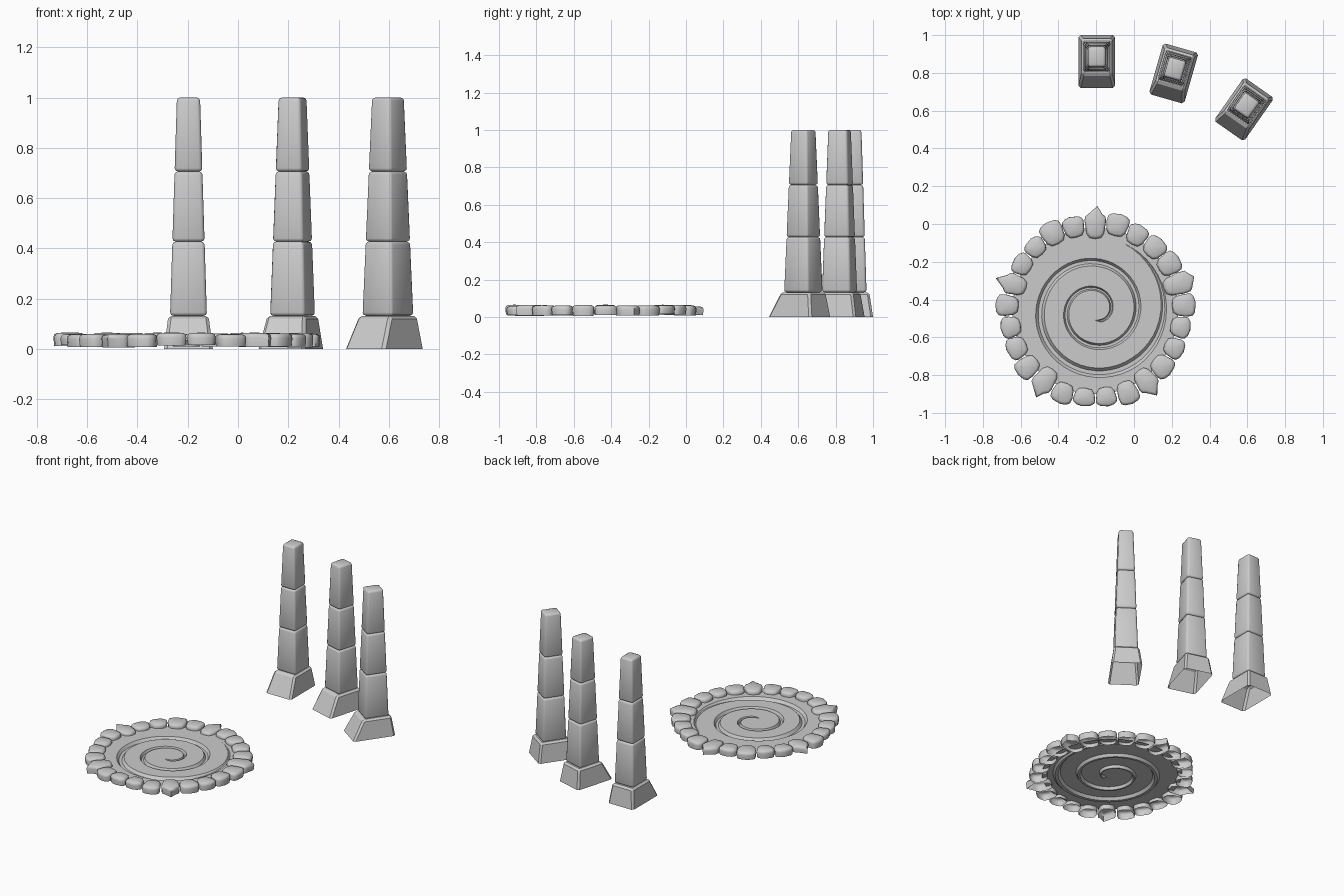
import bpy, bmesh, math, random
from mathutils import Matrix, Vector

random.seed(4)
if "Cube" in bpy.data.objects:
    bpy.data.objects.remove(bpy.data.objects["Cube"])

# One stone colour
stone = bpy.data.materials.new("grey_stone")
stone.use_nodes = True
GREY = (0.6, 0.6, 0.6, 1)
stone.diffuse_color = GREY
stone.node_tree.nodes["Principled BSDF"].inputs["Base Color"].default_value = GREY

CENTRE = Vector((-0.205, -0.46, 0))
TAU = 2 * math.pi


def finish(bm, name, matrix, angle):
    """Turn a bmesh into a placed, shaded object."""
    mesh = bpy.data.meshes.new(name)
    bm.to_mesh(mesh)
    bm.free()
    mesh.materials.append(stone)
    obj = bpy.data.objects.new(name, mesh)
    bpy.context.collection.objects.link(obj)
    obj.matrix_world = matrix
    bpy.ops.object.select_all(action='DESELECT')
    obj.select_set(True)
    bpy.context.view_layer.objects.active = obj
    bpy.ops.object.shade_smooth_by_angle(angle=math.radians(angle))
    return obj


def tapered_box(low, high, bevel, segments, open_bottom=False):
    """Box between two rectangles (half x, y min, y max, z)."""
    bm = bmesh.new()
    loops = []
    for hx, y0, y1, z in (low, high):
        loops.append([bm.verts.new(p) for p in
                      ((-hx, y0, z), (hx, y0, z), (hx, y1, z), (-hx, y1, z))])
    a, b = loops
    for i in range(4):
        j = (i + 1) % 4
        bm.faces.new((a[i], a[j], b[j], b[i]))
    bm.faces.new(b)
    if not open_bottom:
        bm.faces.new(a[::-1])
    edges = [e for e in bm.edges if not e.is_boundary]
    bmesh.ops.bevel(bm, geom=edges, offset=bevel, segments=segments,
                    profile=0.5, affect='EDGES')
    return bm


# Pillars: a sloped plinth and three stacked shaft blocks
def shaft(z):
    t = (z - 0.14) / 0.86
    hx, hy = 0.073 - 0.027 * t, 0.08 - 0.027 * t
    return (hx, 0.025 - hy, 0.025 + hy, z)


def pillar(side, x, y, turn):
    place = Matrix.Translation((x, y, 0)) @ Matrix.Rotation(math.radians(turn), 4, 'Z')
    plinth = tapered_box((0.097, -0.14, 0.14, 0), (0.08, -0.07, 0.12, 0.132),
                         0.012, 1, True)
    finish(plinth, side + "_pillar_plinth", place, 25)
    blocks = (("lower", 0.132, 0.427), ("middle", 0.427, 0.706), ("upper", 0.706, 1.0))
    for part, z0, z1 in blocks:
        bm = tapered_box(shaft(z0), shaft(z1), 0.013, 2)
        finish(bm, f"{side}_pillar_{part}_block", place, 60)


pillar("right", -0.197, 0.86, 0)
pillar("middle", 0.21, 0.797, -16)
pillar("left", 0.582, 0.607, -35)

# Floor disc: one sheet with a spiral groove that widens outwards
STEPS = 48
FIRST, COUNT = -STEPS // 4, int(STEPS * 2.45)
FLOOR, DEPTH, RIM = 0.036, 0.018, 0.44


def polar(r, a, z):
    return (r * math.cos(a), r * math.sin(a), z)


bm = bmesh.new()
rows = []
for n in range(COUNT + 1):
    a = TAU * (FIRST + n) / STEPS
    t = n / COUNT
    fade = min(1, n / 4, (COUNT - n) / 16)
    w = (0.007 + 0.022 * t) * fade
    r = 0.083 + 0.0222 * a
    d = FLOOR - DEPTH * fade
    rows.append([bm.verts.new(polar(r + o * w, a, z)) for o, z in
                 ((-1, FLOOR), (-0.4, d), (0.4, d), (1, FLOOR))])
hub = bm.verts.new((0, 0, FLOOR))
rim = [bm.verts.new(polar(RIM, TAU * (FIRST + n) / STEPS, FLOOR)) for n in range(STEPS)]
for n in range(COUNT):
    p, q = rows[n], rows[n + 1]
    for k in range(3):
        bm.faces.new((p[k], p[k + 1], q[k + 1], q[k]))
    if n < STEPS:
        bm.faces.new((hub, p[0], q[0]))
    if n + STEPS < COUNT:
        outer = rows[n + STEPS][0], rows[n + STEPS + 1][0]
    else:
        outer = rim[n % STEPS], rim[(n + 1) % STEPS]
    bm.faces.new((p[3], outer[0], outer[1], q[3]))
finish(bm, "spiral_floor", Matrix.Translation(CENTRE), 25)

# Ring of rounded edging stones, every fifth one pointed outwards
STONES = 25
for i in range(STONES):
    pointed = i % 5 == 0
    angle = math.pi / 2 - TAU * i / STONES
    half = math.pi / STONES * random.uniform(0.93, 1.02)
    inner = (0.38 if pointed else 0.4) + random.uniform(0, 0.012)
    outer = 0.515 + random.uniform(-0.012, 0.016)
    tip = 0.555 if pointed else outer + 0.006
    lean = random.uniform(-0.25, 0.25)
    outline = [(-0.65, inner + 0.006), (0, inner), (0.65, inner + 0.006),
               (0.93, inner + 0.03), (1, 0.48), (0.9, outer - 0.012),
               (0.6, outer), (lean, tip), (-0.6, outer),
               (-0.9, outer - 0.012), (-1, 0.48), (-0.93, inner + 0.03)]
    top = random.uniform(0.056, 0.064)
    low = random.uniform(0.006, 0.016)
    middle = Vector((0.46, 0))
    bm = bmesh.new()
    rings = []
    for scale, z in ((0.95, low), (1, top - 0.018), (0.95, top - 0.006), (0.78, top)):
        ring = []
        for s, r in outline:
            p = Vector((r * math.cos(s * half), r * math.sin(s * half)))
            p = middle + (p - middle) * scale
            ring.append(bm.verts.new((p.x, p.y, z)))
        rings.append(ring)
    for a, b in zip(rings, rings[1:]):
        for k in range(len(a)):
            j = (k + 1) % len(a)
            bm.faces.new((a[k], a[j], b[j], b[k]))
    crown = bm.verts.new((middle.x, 0, top + 0.002))
    for k, v in enumerate(rings[-1]):
        bm.faces.new((v, rings[-1][(k + 1) % len(outline)], crown))
    bmesh.ops.recalc_face_normals(bm, faces=bm.faces)
    place = Matrix.Translation(CENTRE) @ Matrix.Rotation(angle, 4, 'Z')
    finish(bm, f"edging_stone_{i + 1}", place, 50)
